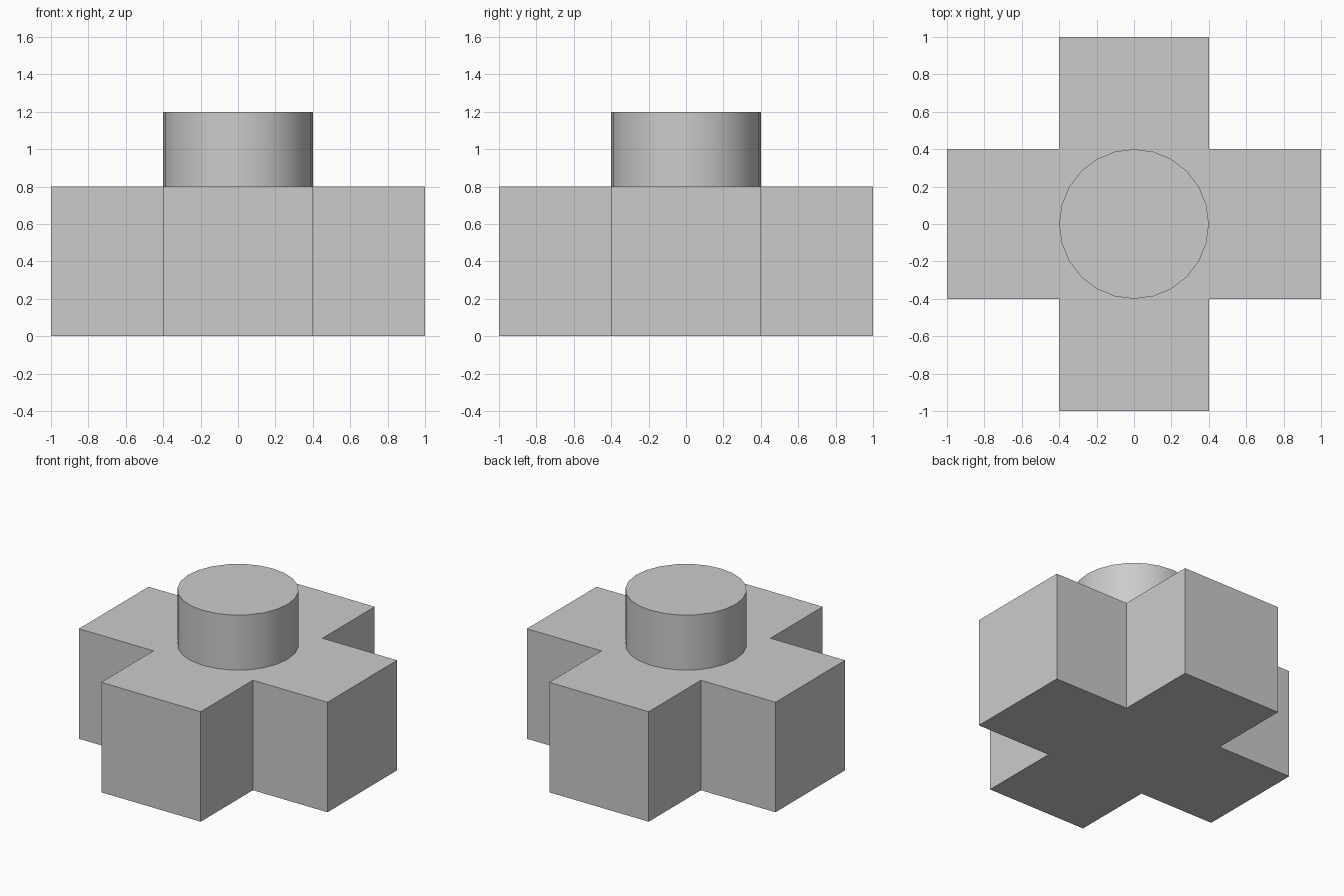
import bpy
import bmesh
import math

if "Cube" in bpy.data.objects:
    bpy.data.objects.remove(bpy.data.objects["Cube"], do_unlink=True)

ARM = 0.4      # half width of each arm, also the stud radius
REACH = 1.0    # distance from the centre to an arm's end
BASE_TOP = 0.8
STUD_TOP = 1.2

# Single grey material
grey = bpy.data.materials.new("light_grey")
grey.use_nodes = True
colour = (0.6, 0.6, 0.6, 1)
grey.diffuse_color = colour
grey.node_tree.nodes["Principled BSDF"].inputs["Base Color"].default_value = colour

# Cross-shaped base: one arm's three corners turned through four quarters, then extruded
bm = bmesh.new()
outline = []
for quarter in range(4):
    c, s = round(math.cos(quarter * math.pi / 2)), round(math.sin(quarter * math.pi / 2))
    for x, y in ((REACH, -ARM), (REACH, ARM), (ARM, ARM)):
        outline.append(bm.verts.new((x * c - y * s, x * s + y * c, 0)))
floor = bm.faces.new(outline)
walls = bmesh.ops.extrude_face_region(bm, geom=[floor])
top = [v for v in walls["geom"] if isinstance(v, bmesh.types.BMVert)]
bmesh.ops.translate(bm, verts=top, vec=(0, 0, BASE_TOP))
bmesh.ops.recalc_face_normals(bm, faces=bm.faces)
mesh = bpy.data.meshes.new("cross_base")
bm.to_mesh(mesh)
bm.free()
base = bpy.data.objects.new("cross_base", mesh)
bpy.context.collection.objects.link(base)
base.data.materials.append(grey)

# Round stud on top
bpy.ops.mesh.primitive_cylinder_add(
    vertices=24, radius=ARM, depth=STUD_TOP - BASE_TOP,
    location=(0, 0, (BASE_TOP + STUD_TOP) / 2))
stud = bpy.context.object
stud.name = "round_stud"
stud.data.materials.append(grey)
bpy.ops.object.shade_smooth_by_angle(angle=math.radians(30))
